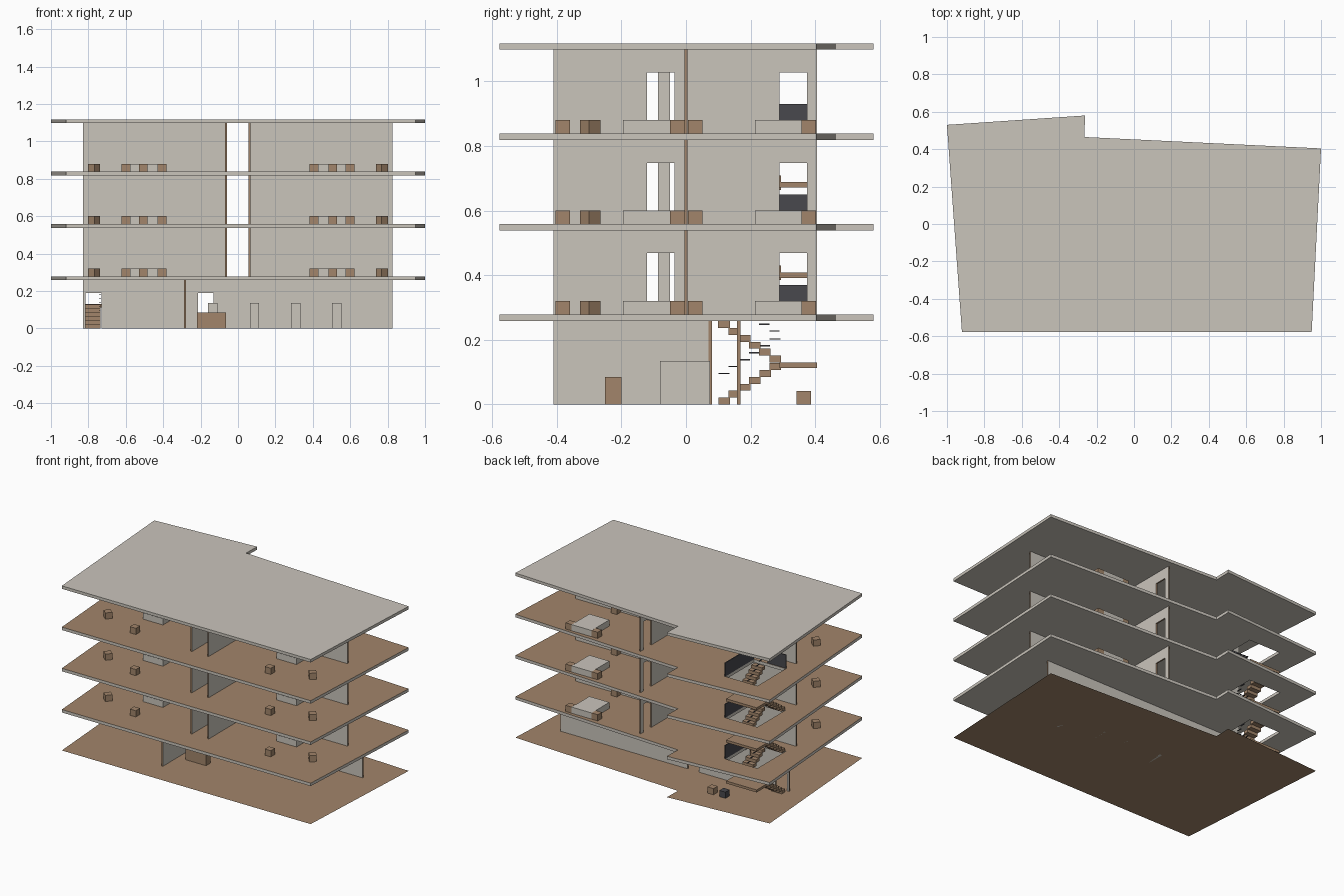
import bpy, bmesh
from math import radians
from mathutils import Matrix, Vector

if "Cube" in bpy.data.objects:
    bpy.data.objects.remove(bpy.data.objects["Cube"])


def material(name, rgb):
    m = bpy.data.materials.new(name)
    m.use_nodes = True
    m.diffuse_color = (*rgb, 1)
    m.node_tree.nodes["Principled BSDF"].inputs["Base Color"].default_value = (*rgb, 1)
    return m


PLASTER = material("pale plaster", (0.59, 0.555, 0.50))
WOOD = material("brown wood", (0.36, 0.235, 0.145))
DARK = material("dark metal", (0.065, 0.065, 0.075))

STOREY, SLAB = 0.28, 0.02
FIRST = 0.278          # top of the first slab
THICK = 0.01           # wall thickness
DOOR = 0.19            # door height
OUTLINE = [(-1, .53), (-.92, -.577), (.95, -.577), (1, .404), (-.265, .465), (-.262, .58)]
HOLE_X, HOLE_Y = (-.82, -.58), (.10, .405)


def finish(bm, name, mats):
    bmesh.ops.recalc_face_normals(bm, faces=bm.faces[:])
    me = bpy.data.meshes.new(name)
    bm.to_mesh(me)
    bm.free()
    for m in mats:
        me.materials.append(m)
    ob = bpy.data.objects.new(name, me)
    bpy.context.scene.collection.objects.link(ob)
    return ob


def add_box(bm, x, y, z):
    size = Matrix.Diagonal((x[1] - x[0], y[1] - y[0], z[1] - z[0], 1))
    mid = Matrix.Translation((sum(x) / 2, sum(y) / 2, sum(z) / 2))
    bmesh.ops.create_cube(bm, size=1, matrix=mid @ size)


def box(name, x, y, z, mat):
    bm = bmesh.new()
    add_box(bm, x, y, z)
    return finish(bm, name, [mat])


def prism(bm, points, direction):
    """Extrude a flat outline along a direction."""
    face = bm.faces.new([bm.verts.new(p) for p in points])
    out = bmesh.ops.extrude_face_region(bm, geom=[face], use_keep_orig=True)
    moved = [v for v in out["geom"] if isinstance(v, bmesh.types.BMVert)]
    bmesh.ops.translate(bm, verts=moved, vec=direction)


def wall(name, axis, at, start, end, z, height, doors=()):
    """Wall along x or y with doorways; broad faces plaster, edges wood."""
    prof = [(start, 0)]
    for a, b in doors:
        prof += [(a, 0), (a, DOOR), (b, DOOR), (b, 0)]
    prof += [(end, 0), (end, height), (start, height)]
    near = at - THICK / 2
    bm = bmesh.new()
    if axis == "x":
        pts, normal = [(p, near, z + h) for p, h in prof], Vector((0, 1, 0))
    else:
        pts, normal = [(near, p, z + h) for p, h in prof], Vector((1, 0, 0))
    prism(bm, pts, normal * THICK)
    bm.normal_update()
    for f in bm.faces:
        f.material_index = 0 if abs(f.normal.dot(normal)) > 0.9 else 1
    return finish(bm, name, [PLASTER, WOOD])


def slab(name, top, is_floor):
    bm = bmesh.new()
    prism(bm, [(x, y, top - SLAB) for x, y in OUTLINE], (0, 0, SLAB))
    ob = finish(bm, name, [PLASTER, WOOD])
    if is_floor:
        # wooden floor on top and an opening for the stairs
        for p in ob.data.polygons:
            p.material_index = 1 if p.normal.z > 0.9 else 0
        cutter = box("stair_cutter", HOLE_X, HOLE_Y, (top - 0.1, top + 0.1), PLASTER)
        cutter.hide_render = True
        mod = ob.modifiers.new("stair_opening", "BOOLEAN")
        mod.operation, mod.solver, mod.object = "DIFFERENCE", "EXACT", cutter
        bpy.context.view_layer.objects.active = ob
        bpy.ops.object.modifier_apply(modifier=mod.name)
        bpy.data.objects.remove(cutter)


def stool(name, x, y, z, mat=WOOD, turn=0, size=0.045):
    ob = box(name, (-size / 2, size / 2), (-size / 2, size / 2), (0, 0.042), mat)
    ob.location = (x, y, z)
    ob.rotation_euler.z = radians(turn)


def bed_set(name, x, back, z):
    """Bed with its head at y = back and a table on each side."""
    box(name + "_bed", (x - .075, x + .075), (back - .19, back), (z, z + .042), PLASTER)
    for side in (-1, 1):
        stool(name + "_bedside_table", x + side * .098, back - .0225, z)


def stairs(name, z):
    steps, run, rise = 6, 0.0317, 0.0213
    mid = z + 0.13
    treads, rails = bmesh.new(), bmesh.new()
    for i in range(steps):
        up, back = 0.10 + run * i, 0.29 - run * i
        low, high = z + rise * i, mid + rise * i
        add_box(treads, (-.815, -.735), (up, up + .036), (low, low + rise))
        add_box(treads, (-.665, -.585), (back - .032, back + .004), (high, high + rise))
        add_box(rails, (-.741, -.735), (up, up + .034), (low + .094, low + .098))
        add_box(rails, (-.665, -.659), (back - .032, back), (high + .095, high + .099))
    add_box(treads, (-.815, -.585), (.29, .405), (mid - .017, mid))
    finish(treads, name + "_steps", [WOOD])
    finish(rails, name + "_handrail", [DARK])


# ground plane
bm = bmesh.new()
bm.faces.new([bm.verts.new((x, y, 0)) for x, y in OUTLINE])
ground = finish(bm, "ground", [WOOD])

# ground storey
GROUND_H = FIRST - SLAB
wall("ground_back_wall", "x", .163, -.60, .825, 0, GROUND_H, [(-.215, -.13)])
wall("ground_stair_wall", "x", .075, -.83, -.28, 0, GROUND_H, [(-.815, -.73)])
wall("ground_cross_wall", "y", -.283, -.41, .07, 0, GROUND_H)
for x in (-.135, .088, .308, .528):
    box("ground_partition", (x - .025, x + .025), (-.08, .075), (0, .135), PLASTER)
box("reception_desk", (-.22, -.065), (-.25, -.20), (0, .085), WOOD)
stool("brown_stool", -.455, .365, 0)
stool("dark_stool", -.545, .365, 0, DARK)

# slabs and upper storeys
for k in range(4):
    top = FIRST + STOREY * k
    slab("roof" if k == 3 else "floor_slab", top, k < 3)
    if k == 3:
        break
    stairs("stairs", top - FIRST if k == 0 else top - STOREY)
    h = STOREY - SLAB
    wall("left_long_wall", "x", 0, .062, .825, top, h)
    wall("right_long_wall", "x", 0, -.83, -.064, top, h)
    wall("left_corridor_wall", "y", .062, -.41, .405, top, h, [(-.12, -.035), (.29, .375)])
    wall("right_corridor_wall", "y", -.064, -.41, 0, top, h, [(-.172, -.087), (-.05, -.008)])
    box("stair_guard", (-.58, -.574), HOLE_Y, (top, top + .092), DARK)
    for side in (-1, 1):
        bed_set("front_room", side * .502, -.005, top)
        stool("front_stool", side * .507, -.382, top)
        stool("turned_stool", side * .769, -.297, top, turn=side * 40)
    bed_set("back_room", .502, .403, top)
    stool("back_stool", .507, .028, top)

box("top_stair_guard", (-.82, -.68), (.09, .096), (top - STOREY, top - STOREY + .092), DARK)
